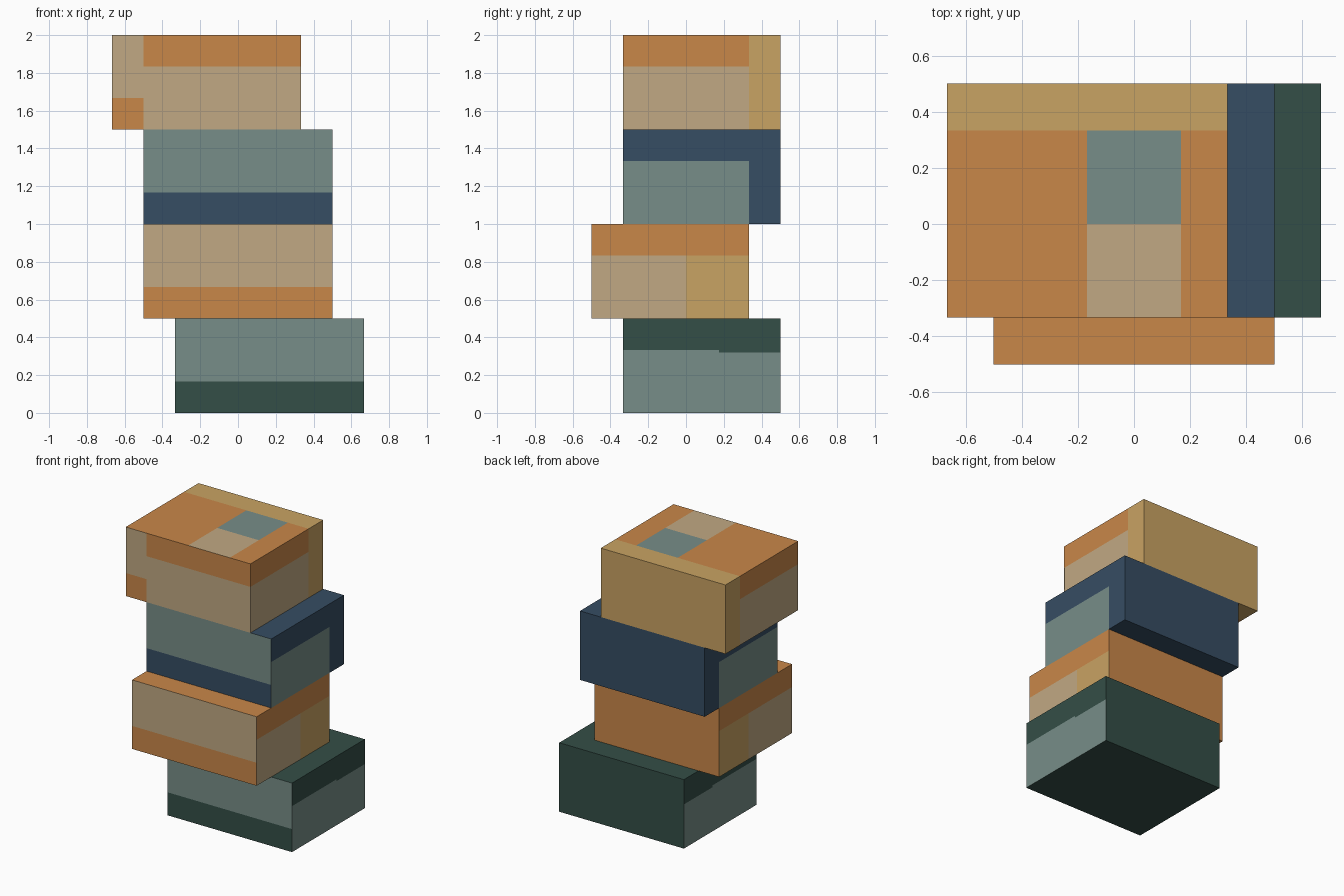
import bpy, bmesh
from mathutils import Vector

if "Cube" in bpy.data.objects:
    bpy.data.objects.remove(bpy.data.objects["Cube"])

U = 1 / 6  # pattern unit: every book is 6 x 5 x 3 units


def material(name, rgb):
    m = bpy.data.materials.new(name)
    lin = [((c / 255 + 0.055) / 1.055) ** 2.4 for c in rgb]
    m.diffuse_color = (*lin, 1)
    m.use_nodes = True
    m.node_tree.nodes["Principled BSDF"].inputs["Base Color"].default_value = m.diffuse_color
    return m


MATS = {
    "orange": material("orange", (201, 135, 73)),
    "beige": material("beige", (193, 169, 131)),
    "ochre": material("ochre", (201, 163, 99)),
    "navy": material("navy", (54, 77, 99)),
    "sage": material("sage", (119, 141, 136)),
    "green": material("dark green", (52, 78, 71)),
}
NAMES = list(MATS)


def book(name, x0, y0, z0, cuts, rule):
    """Box in units, sliced along the colour borders, coloured by a rule on side and position."""
    lo = Vector((x0, y0, z0))
    bm = bmesh.new()
    bmesh.ops.create_cube(bm, size=1)
    for v in bm.verts:
        v.co = Vector(((v.co.x + .5) * 6, (v.co.y + .5) * 5, (v.co.z + .5) * 3)) + lo
    for axis, values in enumerate(cuts):
        no = Vector([float(i == axis) for i in range(3)])
        for val in values:
            bmesh.ops.bisect_plane(bm, geom=bm.verts[:] + bm.edges[:] + bm.faces[:],
                                   plane_co=no * val, plane_no=no)
    bm.normal_update()
    for f in bm.faces:
        n, c = f.normal, f.calc_center_median()
        side = ("right" if n.x > .5 else "left" if n.x < -.5 else "back" if n.y > .5
                else "front" if n.y < -.5 else "top" if n.z > .5 else "bottom")
        f.material_index = NAMES.index(rule(side, c.x, c.y, c.z - z0))
    for v in bm.verts:
        v.co *= U
    me = bpy.data.meshes.new(name)
    bm.to_mesh(me)
    bm.free()
    for m in MATS.values():
        me.materials.append(m)
    ob = bpy.data.objects.new(name, me)
    bpy.context.collection.objects.link(ob)


# bottom book: dark green cover, sage pages
def bottom_rule(side, x, y, z):
    if side == "front":
        return "sage" if z > 1 else "green"
    if side in ("left", "right"):
        return "green" if z > (1.92 if y > 1.05 else 2) else "sage"
    return "green"


# second book: orange cover, beige pages with ochre rear half
def second_rule(side, x, y, z):
    if side == "front":
        return "beige" if z > 1 else "orange"
    if side in ("left", "right") and z < 2:
        return "ochre" if y > 0 else "beige"
    return "orange"


# third book: navy cover and spine, sage pages
def third_rule(side, x, y, z):
    if side == "front":
        return "sage" if z > 1 else "navy"
    if side in ("left", "right") and z < 2 and y < 2:
        return "sage"
    return "navy"


# top book: orange cover, ochre spine, beige pages, two-tone label
def top_rule(side, x, y, z):
    if side == "back" or (side != "front" and y > 2):
        return "ochre"
    if side == "front":
        return ("orange" if z < 1 else "beige") if x < -3 else ("orange" if z > 2 else "beige")
    if side in ("left", "right"):
        return "orange" if z > 2 else "beige"
    if side == "top" and abs(x) < 1:
        return "sage" if y > 0 else "beige"
    return "orange"


book("bottom_book", -2, -2, 0, ([], [1.05], [1, 1.92, 2]), bottom_rule)
book("second_book", -3, -3, 3, ([], [0], [4, 5]), second_rule)
book("third_book", -3, -2, 6, ([], [2], [7, 8]), third_rule)
book("top_book", -4, -2, 9, ([-3, -1, 1], [0, 2], [10, 11]), top_rule)
